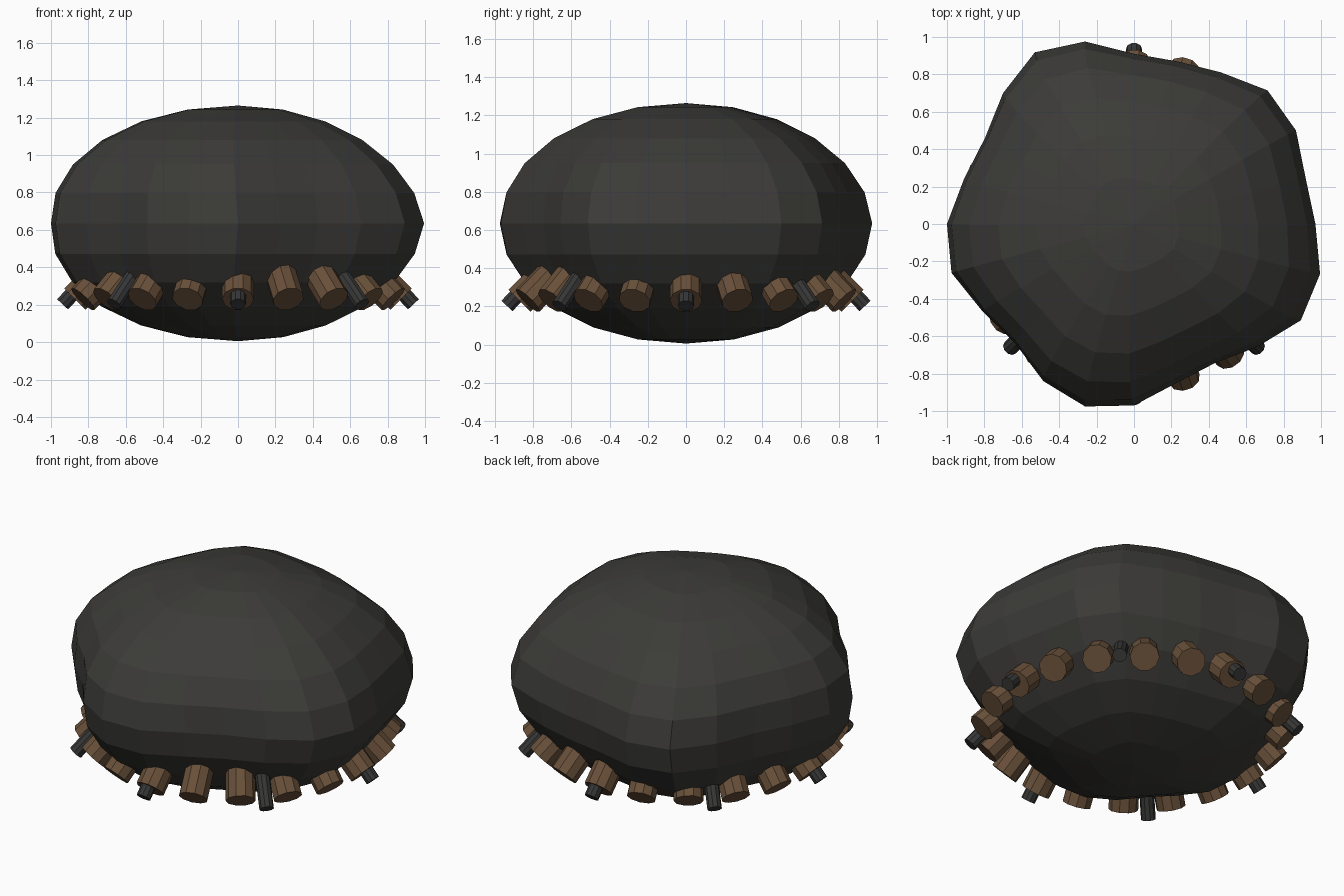
import bpy, bmesh
from math import sin, cos, radians, atan2, degrees, pi
from mathutils import Vector

if "Cube" in bpy.data.objects:
    bpy.data.objects.remove(bpy.data.objects["Cube"])


def material(name, rgb):
    m = bpy.data.materials.new(name)
    m.diffuse_color = (*rgb, 1)
    m.use_nodes = True
    m.node_tree.nodes["Principled BSDF"].inputs["Base Color"].default_value = m.diffuse_color
    return m


STONE = material("dark_stone", (0.045, 0.044, 0.040))
WOOD = material("brown_wood", (0.14, 0.08, 0.042))
IRON = material("dark_iron", (0.037, 0.037, 0.036))


def finish(bm, name, mat):
    me = bpy.data.meshes.new(name)
    bm.to_mesh(me)
    bm.free()
    ob = bpy.data.objects.new(name, me)
    bpy.context.collection.objects.link(ob)
    me.materials.append(mat)
    return ob


# Lumpy flattened body: 24 x 12 sphere with a radius for each 15 degree column;
# the lumps fade towards the poles
LOBES = [.97, .95, 1.0, 1.01, .935, .90, .91, 1.01, 1.06, .99, .92, .94,
         1.0, 1.01, .935, .90, .97, 1.01, .97, .88, .86, .93, 1.03, 1.03]
bm = bmesh.new()
bmesh.ops.create_uvsphere(bm, u_segments=24, v_segments=12, radius=1)
for v in bm.verts:
    x, y, h = v.co
    flat = (x * x + y * y) ** 0.5
    if flat > 1e-4:
        k = LOBES[round(degrees(atan2(y, x)) / 15) % 24]
        k += (0.975 - k) * (0.5 * h if h > 0 else -0.25 * h)
        v.co.x = x * k - 0.05 * abs(h) * flat
        v.co.y = y * k - 0.01 * max(h, 0) * flat
    v.co.z = 0.635 + 0.63 * h
finish(bm, "body", STONE)


# Peg pointing outward and down; tip is the centre of its outer cap
def peg(name, angle, tip_r, tip_z, radius, length, tilt, sides, mat):
    a, t = radians(angle), radians(tilt)
    out = Vector((cos(a) * cos(t), sin(a) * cos(t), -sin(t)))
    tip = Vector((cos(a) * tip_r, sin(a) * tip_r, tip_z))
    bm = bmesh.new()
    bmesh.ops.create_cone(bm, cap_ends=True, segments=sides, radius1=radius,
                          radius2=radius, depth=length)
    ob = finish(bm, name, mat)
    ob.rotation_euler = (0, pi / 2 + t, a)
    ob.location = tip - out * length / 2


# Ring of stout wooden pegs
for i in range(20):
    peg(f"wooden_peg_{i + 1}", i * 18, 0.872, 0.23, 0.085, 0.25, 45, 10, WOOD)

# Thin dark rods between them
for i in range(8):
    peg(f"dark_rod_{i + 1}", i * 45, 0.938, 0.202, 0.042, 0.29, 47, 10, IRON)
